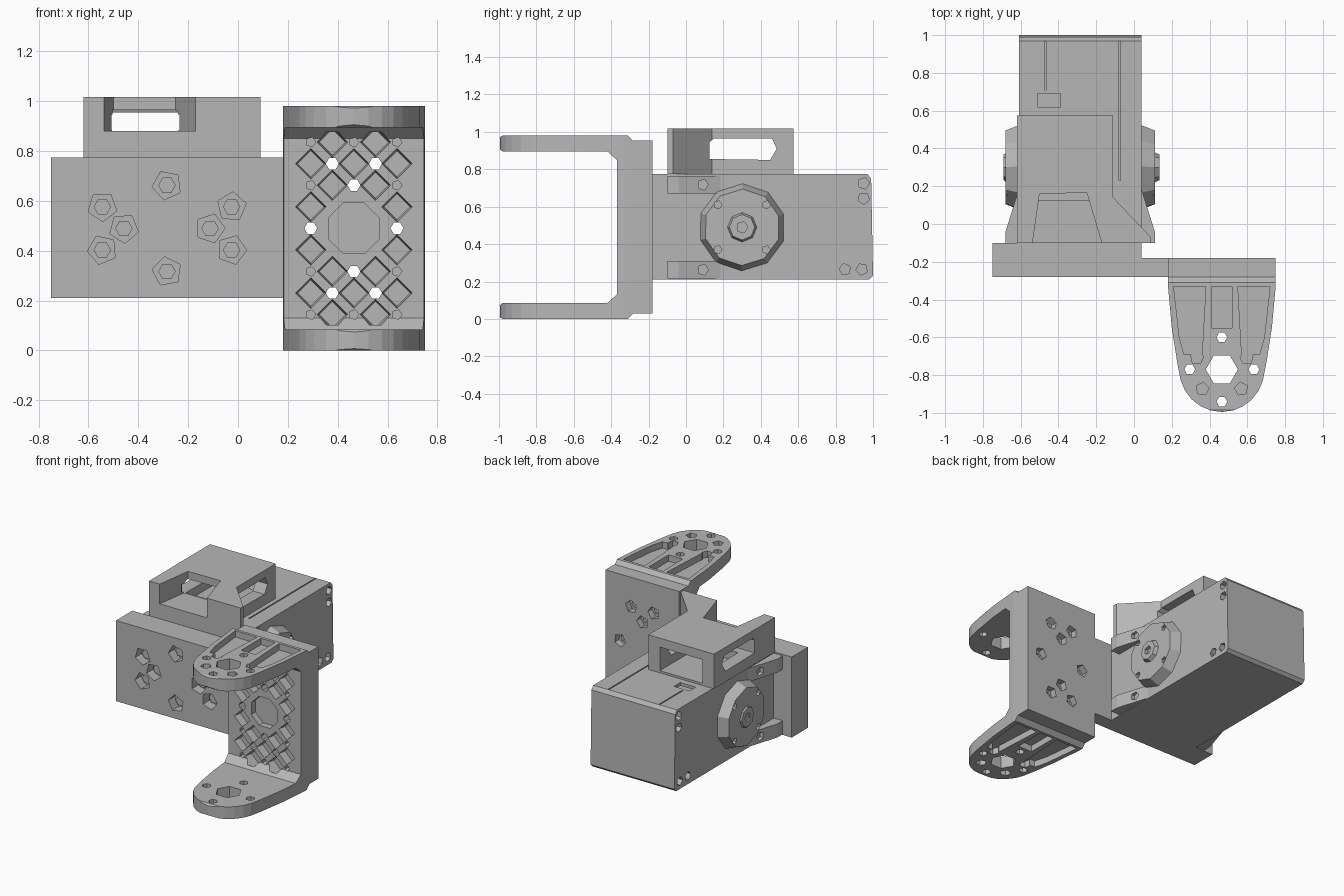
import bpy, bmesh, math
from mathutils import Vector

cube = bpy.data.objects.get("Cube")
if cube:
    bpy.data.objects.remove(cube)

grey = bpy.data.materials.new("light_grey")
grey.use_nodes = True
COLOR = (0.47, 0.47, 0.47, 1)
grey.diffuse_color = COLOR
grey.node_tree.nodes["Principled BSDF"].inputs["Base Color"].default_value = COLOR

MID_X, MID_Z = -0.285, 0.49      # centre of the motor
ARM_X, ARM_Y = 0.465, -0.77      # centre of the fork pivot
STEP = 0.0865                    # spacing of the hole grid


def prism(pts, axis, lo, hi, taper=1.0):
    """Solid from a 2D outline: (x,y) along z, (x,z) along y, (y,z) along x."""
    return pts, axis, lo, hi, taper


def box(x0, x1, y0, y1, z0, z1):
    return prism([(x0, y0), (x1, y0), (x1, y1), (x0, y1)], "z", z0, z1)


def ngon(u, v, r, n, axis, lo, hi, turn=0.0, taper=1.0):
    ring = [(u + r * math.cos(turn + k * math.tau / n),
             v + r * math.sin(turn + k * math.tau / n)) for k in range(n)]
    return prism(ring, axis, lo, hi, taper)


def mesh_object(name, solids):
    bm = bmesh.new()
    place = {"z": lambda u, v, w: (u, v, w),
             "y": lambda u, v, w: (u, w, v),
             "x": lambda u, v, w: (w, u, v)}
    for pts, axis, lo, hi, taper in solids:
        mid = sum((Vector(p) for p in pts), Vector((0, 0))) / len(pts)
        far = [mid + (Vector(p) - mid) * taper for p in pts]
        a = [bm.verts.new(place[axis](u, v, lo)) for u, v in pts]
        b = [bm.verts.new(place[axis](u, v, hi)) for u, v in far]
        bm.faces.new(a)
        bm.faces.new(b[::-1])
        for k in range(len(a)):
            j = (k + 1) % len(a)
            bm.faces.new((a[k], b[k], b[j], a[j]))
    bmesh.ops.recalc_face_normals(bm, faces=bm.faces)
    mesh = bpy.data.meshes.new(name)
    bm.to_mesh(mesh)
    bm.free()
    mesh.materials.append(grey)
    obj = bpy.data.objects.new(name, mesh)
    bpy.context.collection.objects.link(obj)
    return obj


def carve(obj, solids, operation="DIFFERENCE"):
    cutter = mesh_object("cutter", solids)
    cutter.hide_render = True
    mod = obj.modifiers.new("carve", "BOOLEAN")
    mod.operation, mod.object = operation, cutter
    mod.solver, mod.use_self = "EXACT", True
    bpy.context.view_layer.objects.active = obj
    bpy.ops.object.modifier_apply(modifier=mod.name)
    bpy.data.objects.remove(cutter)


def part(name, solids, cuts=()):
    obj = mesh_object(name, solids)
    if cuts:
        carve(obj, cuts)
    return obj


# Eight bolt positions in grid steps, shared by both plates
BOLTS = [(0, 2), (0, -2), (2, 0), (-2, 0), (1, 3), (-1, 3), (1, -3), (-1, -3)]
fork_bolts = [(ARM_X + i * STEP, MID_Z + j * STEP) for i, j in BOLTS]
plate_bolts = [(MID_X + j * STEP, MID_Z + i * STEP) for i, j in BOLTS]

# Mounting plate with sunk bolts
part("mounting_plate",
     [prism([(-0.75, -0.28), (0.18, -0.28), (0.18, -0.18),
             (0.04, -0.18), (0.04, -0.1), (-0.75, -0.1)], "z", 0.21, 0.775)],
     [ngon(x, z, 0.06, 5, "y", -0.3, -0.21, k) for k, (x, z) in enumerate(plate_bolts)])
part("plate_bolts", [ngon(x, z, 0.035, 6, "y", -0.235, -0.2) for x, z in plate_bolts])

# Spacer behind the fork
part("fork_spacer", [box(0.18, 0.75, -0.28, -0.18, 0.03, 0.955)],
     [ngon(x, z, 0.026, 6, "y", -0.3, -0.2) for x, z in fork_bolts]
     + [ngon(x, z, 0.045, 5, "y", -0.225, -0.17, k) for k, (x, z) in enumerate(fork_bolts)])

# Fork: side profile intersected with the rounded arm outline
half = [(-0.37, 0.13), (-0.42, 0.085), (-0.98, 0.085), (-1.0, 0.07),
        (-1.0, 0.01), (-0.98, 0.0), (-0.31, 0.0), (-0.28, 0.03)]
profile = half + [(y, 2 * MID_Z - z) for y, z in reversed(half)]
fork = part("fork", [prism(profile, "x", 0.18, 0.75)])
side = [(0.285, -0.2), (0.285, -0.33), (0.265, -0.55), (0.235, -0.74)]
tip = [(0.225 * math.cos(a), ARM_Y + 0.225 * math.sin(a))
       for a in (math.radians(d) for d in range(-15, -166, -15))]
outline = [(ARM_X + u, y) for u, y in side + tip + [(-u, y) for u, y in reversed(side)]]
carve(fork, [prism(outline, "z", -0.1, 1.1)], "INTERSECT")

# Pockets on the outside of both arms, and holes through them
cuts = [ngon(ARM_X, ARM_Y, 0.085, 6, "z", -0.1, 1.1)]
for dx, dy in ((0.17, 0), (-0.17, 0), (0, 0.17), (0, -0.17)):
    cuts.append(ngon(ARM_X + dx, ARM_Y + dy, 0.029, 6, "z", -0.1, 1.1))
panel = [(0.085, -0.33), (0.255, -0.33), (0.225, -0.6), (0.2, -0.69), (0.105, -0.69)]
for lo, hi in ((-0.02, 0.045), (2 * MID_Z - 0.045, 1.0)):
    for s in (1, -1):
        cuts.append(prism([(ARM_X + s * u, y) for u, y in panel], "z", lo, hi))
    cuts.append(box(ARM_X - 0.055, ARM_X + 0.055, -0.55, -0.33, lo, hi))
    for d in (-135, -100 + 55, 155, 25):
        a = math.radians(d)
        cuts.append(ngon(ARM_X + 0.145 * math.cos(a), ARM_Y + 0.145 * math.sin(a),
                         0.036, 5, "z", lo, hi, a))
carve(fork, cuts)

# Lattice on the fork web: diamond pockets between the bolt bosses
cuts = [ngon(ARM_X, MID_Z, 0.11, 8, "y", -0.38, -0.325, math.pi / 8)]
for i in range(-2, 3):
    for j in range(-4, 5):
        x, z = ARM_X + i * STEP, MID_Z + j * STEP
        if (i + j) % 2 and abs(i) + abs(j) > 1:
            cuts.append(ngon(x, z, 0.066, 4, "y", -0.4, -0.315, taper=0.8))
        elif (i, j) in BOLTS:
            cuts.append(ngon(x, z, 0.026, 6, "y", -0.4, -0.2))
        elif (i + j) % 2 == 0 and i % 2 == 0 and (i or j):
            cuts.append(ngon(x, z, 0.02, 5, "y", -0.4, -0.33))
carve(fork, cuts)

# Motor body with corner screw pockets and seams on top
screws = [(0.95, 0.725), (0.95, 0.645), (0.94, 0.265), (0.85, 0.265)]
cuts = [box(-0.079, -0.071, 0.23, 0.97, 0.76, 0.8),
        box(-0.474, -0.466, 0.71, 0.97, 0.76, 0.8),
        box(-0.51, -0.39, 0.62, 0.69, 0.755, 0.8)]
for lo, hi in ((0.0, 0.06), (-0.63, -0.57)):
    cuts += [ngon(y, z, 0.032, 5, "x", lo, hi, k) for k, (y, z) in enumerate(screws)]
part("motor_body",
     [prism([(-0.1, 0.21), (0.98, 0.21), (1.0, 0.23), (0.99, 0.75), (0.97, 0.775),
             (-0.1, 0.775)], "x", -0.61, 0.04)], cuts)

# Both sides of the motor: horn disc, hub and corner gussets
for label, s in (("left", 1), ("right", -1)):
    def at(d):
        return MID_X + s * d
    cuts = [ngon(0.3 + a * 0.13, MID_Z + b * 0.12, 0.022, 5, "x", at(0.35), at(0.45))
            for a in (-1, 1) for b in (-1, 1)]
    part(label + "_horn", [ngon(0.3, MID_Z, 0.235, 10, "x", at(0.32), at(0.395), 0.3, 0.87)], cuts)
    part(label + "_hub", [ngon(0.3, MID_Z, 0.085, 8, "x", at(0.38), at(0.42 if s > 0 else 0.405), 0, 0.8)],
         [ngon(0.3, MID_Z, 0.032, 5, "x", at(0.385), at(0.45))])
    wedge = [(at(0.32), -0.1), (at(0.395), -0.1), (at(0.395), -0.04), (at(0.32), 0.2)]
    for level, lo, hi in (("lower", 0.215, 0.31), ("upper", 0.67, 0.765)):
        part(label + "_" + level + "_gusset", [prism(wedge, "z", lo, hi)],
             [ngon(0.09, (lo + hi) / 2, 0.03, 5, "x", at(0.335), at(0.45))])

# Hollow cap on top with a front notch, a rear opening and a side tunnel
cap = part("top_cap", [prism([(-0.62, -0.1), (0.09, -0.1), (0.09, -0.07), (-0.11, 0.14),
                              (-0.11, 0.575), (-0.62, 0.575)], "z", 0.775, 1.018)])
carve(cap, [prism([(-0.54, -0.12), (-0.5, 0.16), (-0.25, 0.165), (-0.165, -0.12)],
                  "z", 0.88, 1.05)])
carve(cap, [box(-0.52, -0.235, 0.1, 0.2, 0.885, 0.945)])
carve(cap, [box(-0.53, -0.2, 0.18, 0.6, 0.79, 0.955)])
carve(cap, [prism([(0.125, 0.855), (0.125, 0.945), (0.15, 0.965), (0.46, 0.965),
                   (0.485, 0.91), (0.45, 0.85)], "x", -0.7, 0.02)])
